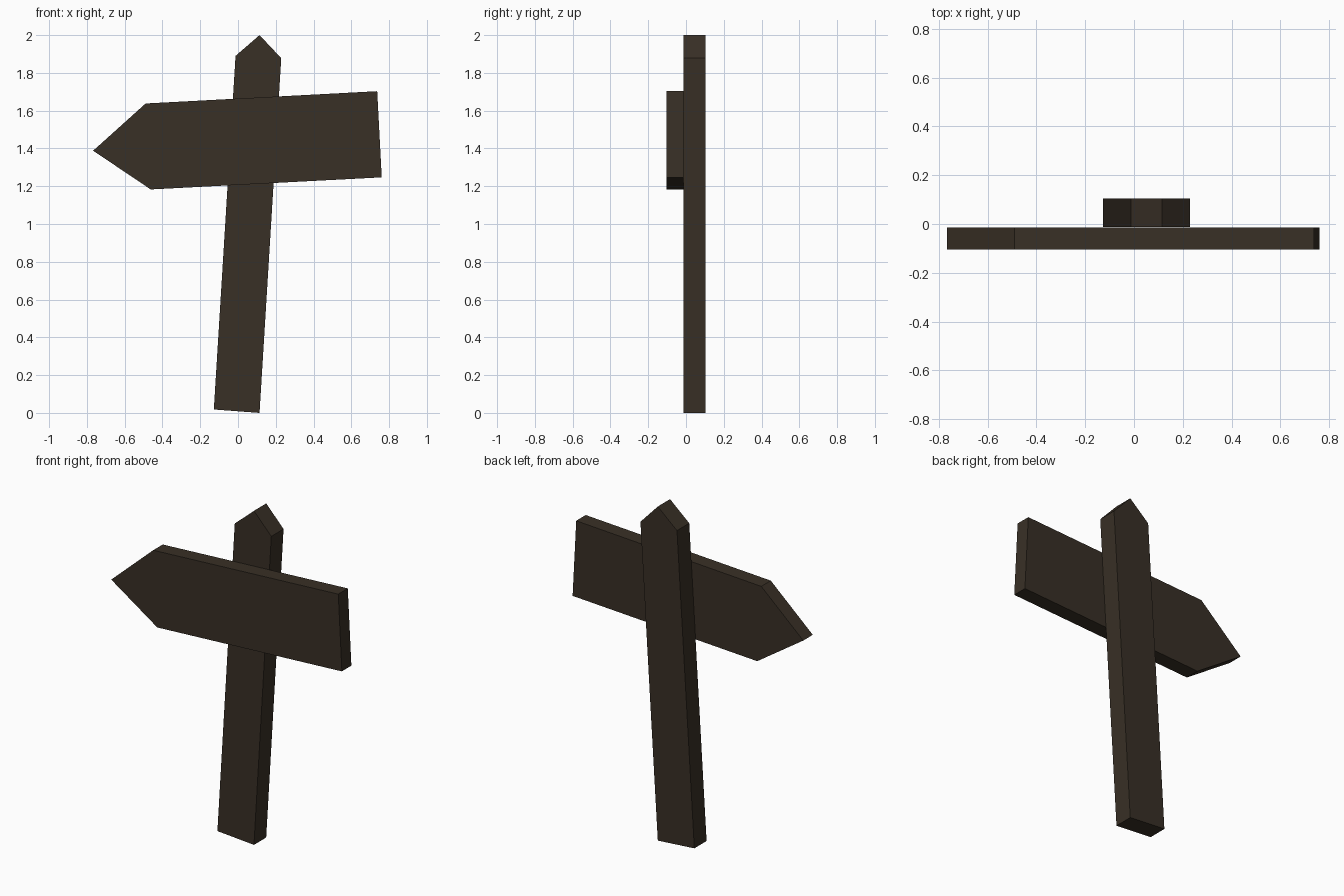
import bpy
import bmesh

if "Cube" in bpy.data.objects:
    bpy.data.objects.remove(bpy.data.objects["Cube"])


def material(name, color):
    m = bpy.data.materials.new(name)
    m.diffuse_color = (*color, 1)
    m.use_nodes = True
    m.node_tree.nodes["Principled BSDF"].inputs["Base Color"].default_value = m.diffuse_color
    return m


def plank(name, outline, y_front, y_back, mat):
    """Extrude an (x, z) outline from y_front to y_back."""
    bm = bmesh.new()
    face = bm.faces.new([bm.verts.new((x, y_front, z)) for x, z in outline])
    ext = bmesh.ops.extrude_face_region(bm, geom=[face], use_keep_orig=True)
    moved = [v for v in ext["geom"] if isinstance(v, bmesh.types.BMVert)]
    bmesh.ops.translate(bm, verts=moved, vec=(0, y_back - y_front, 0))
    bmesh.ops.recalc_face_normals(bm, faces=bm.faces[:])
    mesh = bpy.data.meshes.new(name)
    bm.to_mesh(mesh)
    bm.free()
    mesh.materials.append(mat)
    obj = bpy.data.objects.new(name, mesh)
    bpy.context.collection.objects.link(obj)
    return obj


wood = material("dark brown wood", (0.040, 0.029, 0.019))

# Leaning post with a pointed top
plank("post", [(-0.128, 0.018), (0.114, 0.0), (0.229, 1.878),
               (0.114, 2.0), (-0.013, 1.89)], -0.012, 0.104, wood)

# Arrow board pointing left, fixed to the front of the post
plank("arrow_board", [(-0.767, 1.388), (-0.462, 1.183), (0.761, 1.247),
                      (0.737, 1.703), (-0.489, 1.638)], -0.104, -0.014, wood)
